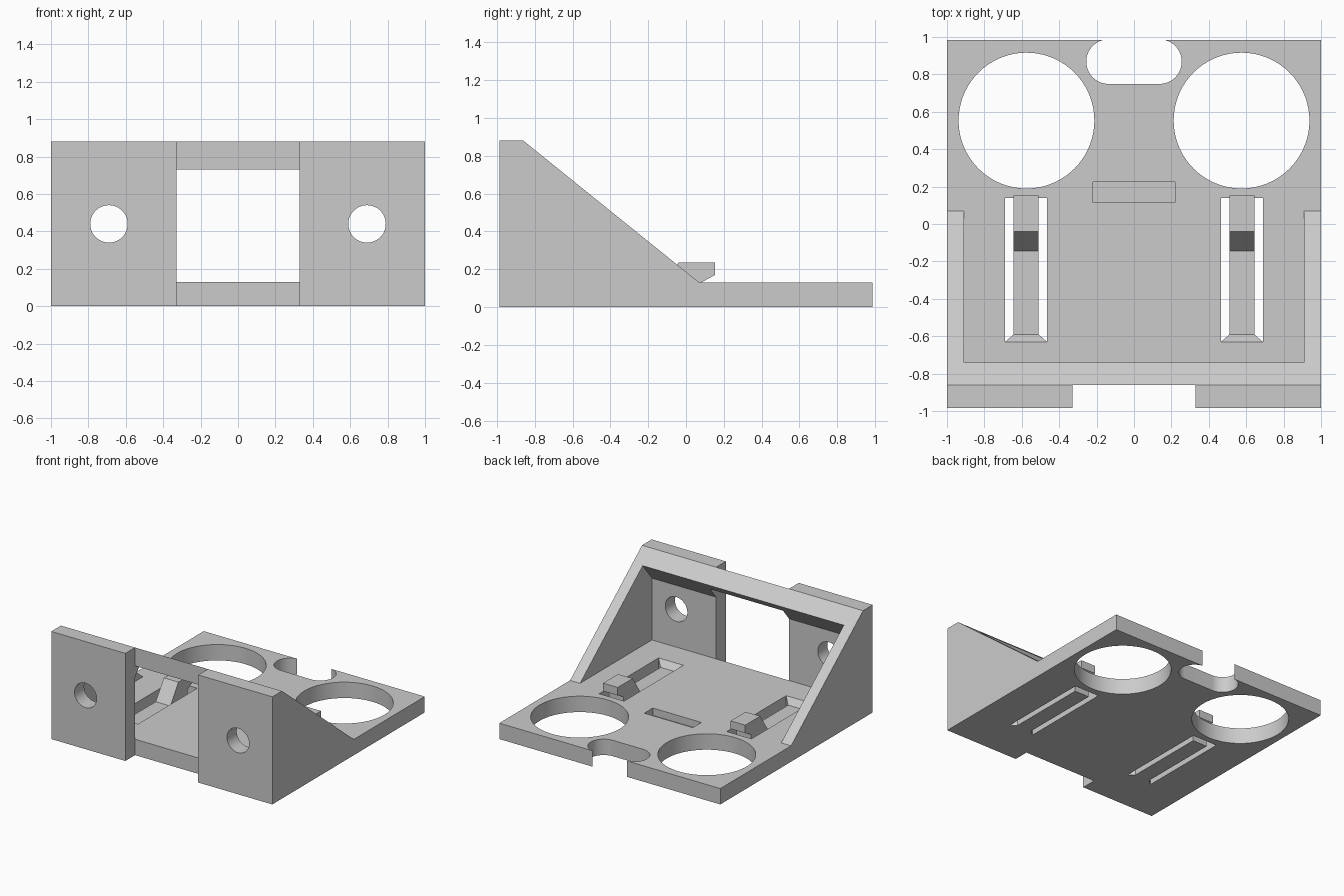
import bpy
import bmesh
import math
from mathutils import Vector

default = bpy.data.objects.get("Cube")
if default:
    bpy.data.objects.remove(default, do_unlink=True)

grey = bpy.data.materials.new("light grey plastic")
grey.use_nodes = True
colour = (0.6, 0.6, 0.6, 1)
grey.diffuse_color = colour
grey.node_tree.nodes["Principled BSDF"].inputs["Base Color"].default_value = colour


def prism(name, outline, axis, start, end):
    """Extrude a 2D outline along x (outline is y, z), y (x, z) or z (x, y)."""
    place = {"x": lambda a, b, t: (t, a, b),
             "y": lambda a, b, t: (a, t, b),
             "z": lambda a, b, t: (a, b, t)}[axis]
    bm = bmesh.new()
    face = bm.faces.new([bm.verts.new(place(a, b, start)) for a, b in outline])
    grown = bmesh.ops.extrude_face_region(bm, geom=[face])["geom"]
    shift = Vector(place(0, 0, end - start))
    bmesh.ops.translate(bm, vec=shift, verts=[g for g in grown if isinstance(g, bmesh.types.BMVert)])
    bmesh.ops.recalc_face_normals(bm, faces=bm.faces)
    mesh = bpy.data.meshes.new(name)
    bm.to_mesh(mesh)
    bm.free()
    mesh.materials.append(grey)
    obj = bpy.data.objects.new(name, mesh)
    bpy.context.collection.objects.link(obj)
    return obj


def rect(x0, x1, y0, y1):
    return [(x0, y0), (x1, y0), (x1, y1), (x0, y1)]


def arc(cx, cy, r, start=0, sweep=360, steps=72):
    count = steps if sweep == 360 else steps + 1
    angles = [math.radians(start + sweep * i / steps) for i in range(count)]
    return [(cx + r * math.cos(a), cy + r * math.sin(a)) for a in angles]


def cut(target, cutter):
    """Subtract the cutter from the target and discard it."""
    cutter.hide_render = True
    mod = target.modifiers.new("cut", "BOOLEAN")
    mod.operation = "DIFFERENCE"
    mod.solver = "EXACT"
    mod.object = cutter
    bpy.context.view_layer.objects.active = target
    bpy.ops.object.modifier_apply(modifier=mod.name)
    bpy.data.objects.remove(cutter, do_unlink=True)


# Bracket body: side profile across the full width
body = prism("bracket_body", [(-0.985, 0), (-0.985, 0.88), (-0.86, 0.88),
                              (0.07, 0.13), (0.985, 0.13), (0.985, 0)], "x", -1, 1)

# Hollow between the side walls, leaving a sloped lip under the top edge
cut(body, prism("hollow_cutter", [(-0.86, 0.13), (-0.86, 0.635), (-0.5, 1.08),
                                  (0.4, 1.08), (0.07, 0.13)], "x", -0.91, 0.91))

# Front opening between the two mounting plates, and the window under the bar
cut(body, prism("front_gap_cutter", rect(-0.33, 0.33, -0.2, 1.1), "y", -1.2, -0.86))
cut(body, prism("window_cutter", rect(-0.33, 0.33, 0.3, 0.73), "y", -1.1, -0.7))

# Screw holes, large round holes and clip slots on both sides
for side in (-1, 1):
    cut(body, prism("screw_hole_cutter", arc(side * 0.69, 0.44, 0.1), "y", -1.2, -0.8))
    cut(body, prism("round_hole_cutter", arc(side * 0.575, 0.553, 0.363), "z", -0.1, 0.3))
    mid = side * 0.577
    cut(body, prism("clip_slot_cutter", rect(mid - 0.112, mid + 0.112, -0.63, 0.138), "z", -0.1, 0.3))

# Rounded notch at the back edge and shallow pocket in the middle
notch = arc(0.136, 0.868, 0.119, -90, 180, 32) + arc(-0.136, 0.868, 0.119, 90, 180, 32)
cut(body, prism("notch_cutter", notch, "z", -0.1, 0.3))
cut(body, prism("pocket_cutter", rect(-0.22, 0.22, 0.115, 0.225), "z", 0.07, 0.3))

# Spring clips: thin tongue with a hooked end and a flared root
clip_profile = [(-0.63, 0), (-0.63, 0.13), (-0.59, 0.08), (-0.145, 0.08), (-0.04, 0.235),
                (0.153, 0.235), (0.153, 0.17), (0.08, 0.13), (0.08, 0)]
clips = []
for side, label in ((-1, "right"), (1, "left")):
    clip = prism(label + "_spring_clip", clip_profile, "x", -0.066, 0.066)
    bm = bmesh.new()
    bm.from_mesh(clip.data)
    bmesh.ops.bisect_plane(bm, geom=bm.verts[:] + bm.edges[:] + bm.faces[:], dist=0.0001,
                           plane_co=(0, -0.59, 0), plane_no=(0, 1, 0))
    for v in bm.verts:
        if v.co.y < -0.62:
            v.co.x *= 0.112 / 0.066
    bm.to_mesh(clip.data)
    bm.free()
    clip.location.x = side * 0.577
    clips.append(clip)

# Smooth the round walls and keep every corner sharp
bpy.ops.object.select_all(action="DESELECT")
for obj in [body] + clips:
    obj.select_set(True)
bpy.context.view_layer.objects.active = body
bpy.ops.object.shade_smooth_by_angle(angle=math.radians(25))
